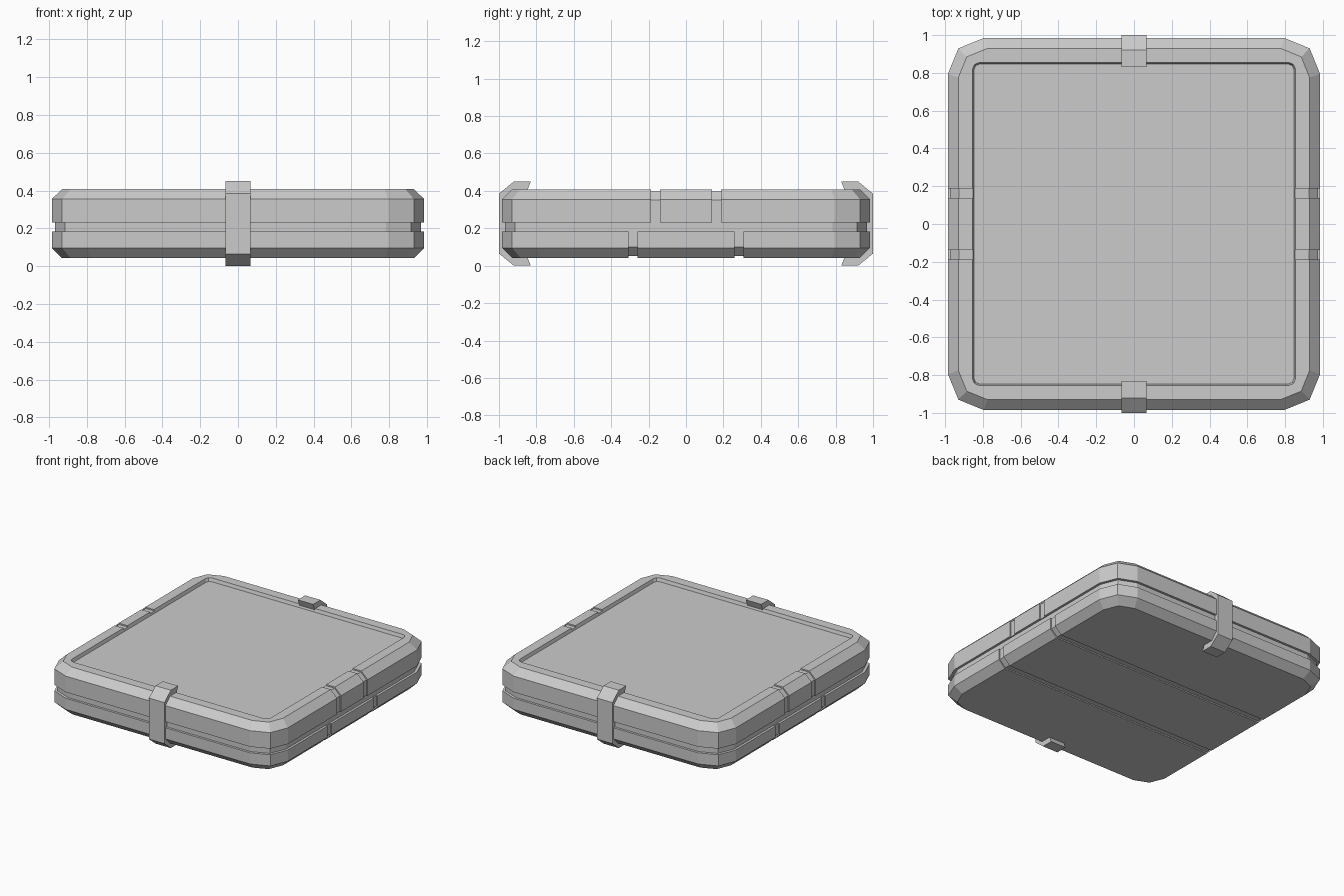
import bpy
import bmesh

cube = bpy.data.objects.get("Cube")
if cube:
    bpy.data.objects.remove(cube, do_unlink=True)


def add_object(name, bm):
    bmesh.ops.recalc_face_normals(bm, faces=bm.faces)
    mesh = bpy.data.meshes.new(name)
    bm.to_mesh(mesh)
    bm.free()
    obj = bpy.data.objects.new(name, mesh)
    bpy.context.collection.objects.link(obj)
    return obj


def ring(bm, half, corner, z):
    """Square outline whose corners are cut with two flats."""
    mid = half - corner * 0.29
    pts = [(half, half - corner), (mid, mid), (half - corner, half)]
    verts = []
    for _ in range(4):
        verts += [bm.verts.new((x, y, z)) for x, y in pts]
        pts = [(-y, x) for x, y in pts]
    return verts


def loft(name, sections):
    bm = bmesh.new()
    rings = [ring(bm, *s) for s in sections]
    for a, b in zip(rings, rings[1:]):
        for i in range(len(a)):
            j = (i + 1) % len(a)
            bm.faces.new((a[i], a[j], b[j], b[i]))
    bm.faces.new(rings[0])
    bm.faces.new(rings[-1])
    return add_object(name, bm)


def extrude(name, points, offset):
    bm = bmesh.new()
    face = bm.faces.new([bm.verts.new(p) for p in points])
    moved = bmesh.ops.extrude_face_region(bm, geom=[face])["geom"]
    verts = [g for g in moved if isinstance(g, bmesh.types.BMVert)]
    bmesh.ops.translate(bm, verts=verts, vec=offset)
    return add_object(name, bm)


# Case: chamfered base, seam, upper half and recessed tray
HALF, EDGE, CORNER, INNER = 0.985, 0.93, 0.19, 0.155
case = loft("case", [
    (EDGE, INNER, 0.042), (HALF, CORNER, 0.096),
    (HALF, CORNER, 0.183), (0.967, 0.183, 0.183),
    (0.967, 0.183, 0.23), (HALF, CORNER, 0.23),
    (HALF, CORNER, 0.355), (EDGE, INNER, 0.408),
    (0.855, 0.035, 0.408), (0.847, 0.03, 0.383),
])


# Shallow grooves following the case section
def cut_groove(name, section, y):
    width = 0.05
    points = [(x, y - width / 2, z) for x, z in section]
    cutter = extrude(name, points, (0, width, 0))
    cutter.hide_render = True
    cutter.hide_set(True)
    cutter.display_type = 'WIRE'
    mod = case.modifiers.new(name, 'BOOLEAN')
    mod.operation = 'DIFFERENCE'
    mod.solver = 'EXACT'
    mod.object = cutter


side = [(0.975, 0.21), (0.975, 0.1), (0.924, 0.051)]
outer = [(1.1, -0.1), (1.1, 0.21)]
mirrored = lambda pts: [(-x, z) for x, z in reversed(pts)]
base_section = side + mirrored(side) + mirrored(outer) + outer
rim_section = [(0.975, 0.207), (0.975, 0.351), (0.926, 0.398),
               (0.8, 0.398), (0.8, 0.5), (1.1, 0.5), (1.1, 0.207)]

for y in (-0.283, 0.283):
    cut_groove("base_groove_cutter", base_section, y)
for y in (-0.163, 0.163):
    cut_groove("left_rim_groove_cutter", rim_section, y)
    cut_groove("right_rim_groove_cutter", mirrored(rim_section), y)

# Clips wrapping the front and back edges
half_clip = [(1.0, 0.16), (0.92, 0.225), (0.83, 0.225), (0.85, 0.175),
             (0.92, 0.175), (0.95, 0.14)]
CENTRE = 0.225
upper = [(y, CENTRE + z) for y, z in half_clip]
lower = [(y, CENTRE - z) for y, z in reversed(half_clip)]
for name, sign in (("front_clip", -1), ("back_clip", 1)):
    points = [(-0.066, sign * y, z) for y, z in upper + lower]
    extrude(name, points, (0.132, 0, 0))
